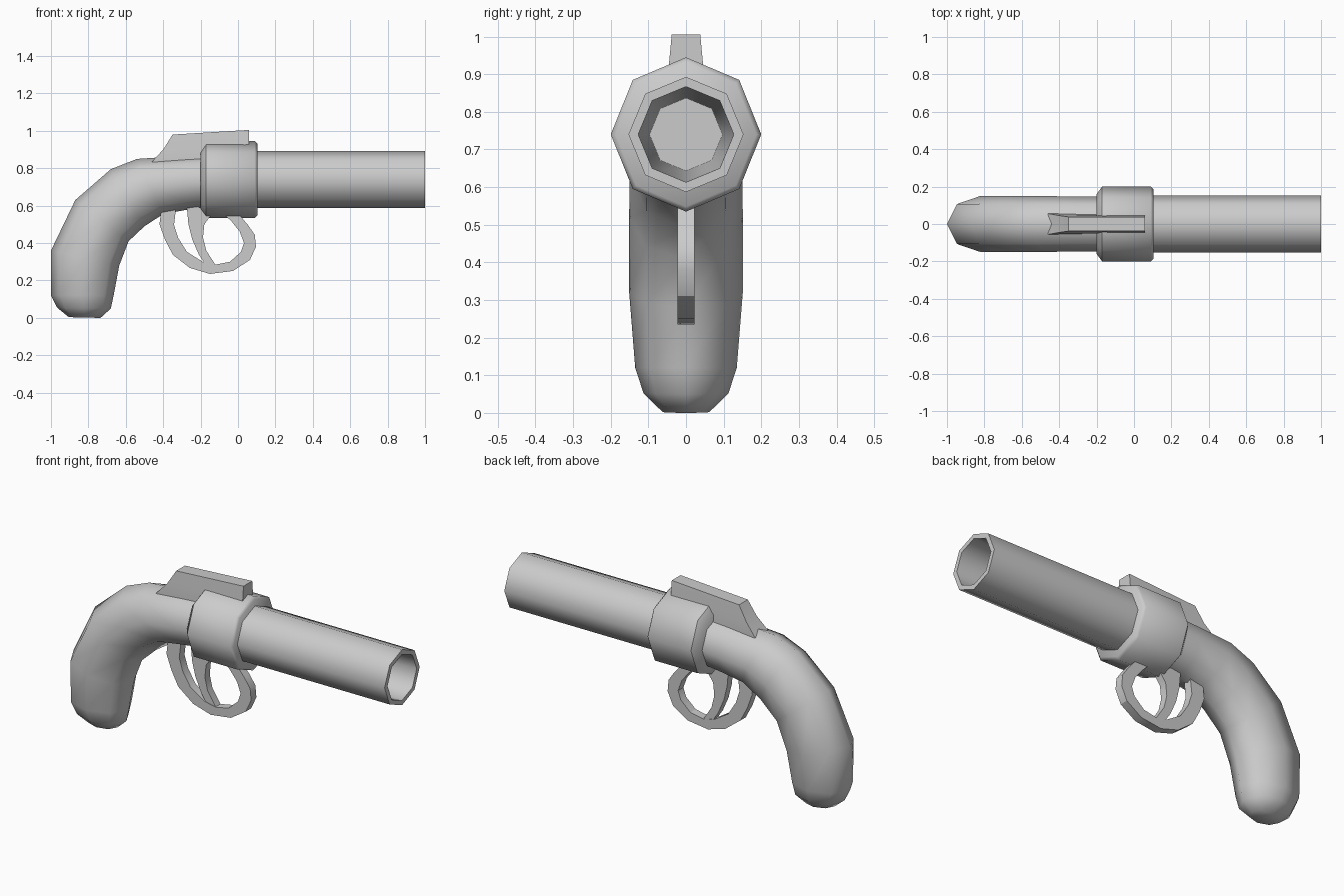
import bpy, bmesh, math

if "Cube" in bpy.data.objects:
    bpy.data.objects.remove(bpy.data.objects["Cube"])

AXIS_Z = 0.74   # height of the barrel axis
SIDES = 8


def loft(name, rings, angle=50):
    """Skin a list of equal-sized vertex rings, cap both ends, smooth by angle."""
    bm = bmesh.new()
    vs = [[bm.verts.new(p) for p in ring] for ring in rings]
    n = len(rings[0])
    for a, b in zip(vs, vs[1:]):
        for i in range(n):
            j = (i + 1) % n
            bm.faces.new((a[i], a[j], b[j], b[i]))
    bm.faces.new(vs[0])
    bm.faces.new(vs[-1])
    bmesh.ops.recalc_face_normals(bm, faces=bm.faces)
    me = bpy.data.meshes.new(name)
    bm.to_mesh(me)
    bm.free()
    me.shade_smooth()
    me.set_sharp_from_angle(angle=math.radians(angle))
    ob = bpy.data.objects.new(name, me)
    bpy.context.collection.objects.link(ob)
    return ob


def lathe(name, profile, zscale=1.0):
    """Octagonal turning around the barrel axis from (x, radius) pairs."""
    rings = []
    for x, r in profile:
        ring = []
        for i in range(SIDES):
            a = 2 * math.pi * i / SIDES
            ring.append((x, r * math.cos(a), AXIS_Z + r * zscale * math.sin(a)))
        rings.append(ring)
    return loft(name, rings)


def strip(name, outer, inner, half):
    """Flat band between two side-view outlines, extruded across y."""
    rings = [[(a[0], -half, a[1]), (a[0], half, a[1]),
              (b[0], half, b[1]), (b[0], -half, b[1])]
             for a, b in zip(outer, inner)]
    return loft(name, rings, 30)


# Barrel with tapering bore
lathe("barrel", [(0.0, 0.153), (1.0, 0.153), (1.0, 0.127), (0.12, 0.097)])

# Chamfered collar
lathe("collar", [(-0.2, 0.16), (-0.17, 0.2), (0.09, 0.2), (0.103, 0.187)], 1.025)

# Curved grip: (outer x, z, inner x, z, half width)
sections = [
    (-0.15, 0.872, -0.15, 0.595, 0.145),
    (-0.30, 0.866, -0.28, 0.577, 0.147),
    (-0.54, 0.850, -0.40, 0.555, 0.149),
    (-0.68, 0.795, -0.50, 0.490, 0.150),
    (-0.87, 0.630, -0.585, 0.41, 0.151),
    (-1.00, 0.360, -0.635, 0.28, 0.151),
    (-1.00, 0.120, -0.665, 0.12, 0.135),
    (-0.967, 0.055, -0.68, 0.05, 0.113),
    (-0.905, 0.004, -0.735, 0.0, 0.062),
]
rings = []
for ox, oz, ix, iz, w in sections:
    ring = []
    for i in range(SIDES):
        a = 2 * math.pi * i / SIDES
        t = (1 + math.cos(a)) / 2
        ring.append((ix + (ox - ix) * t, w * math.sin(a), iz + (oz - iz) * t))
    rings.append(ring)
loft("grip", rings, 60)

# Top rib: (back x, back z, front z, half width), stacked upwards
levels = [(-0.46, 0.75, 0.75, 0.056), (-0.46, 0.835, 0.85, 0.056),
          (-0.40, 0.90, 0.93, 0.045), (-0.35, 0.98, 1.005, 0.038)]
loft("top_rib", [[(bx, -w, bz), (0.06, -min(w, 0.045), fz),
                  (0.06, min(w, 0.045), fz), (bx, w, bz)]
                 for bx, bz, fz, w in levels], 25)

# Trigger guard
strip("trigger_guard",
      [(-.41, .58), (-.42, .50), (-.39, .417), (-.348, .337), (-.257, .267), (-.15, .235),
       (-.027, .251), (.064, .31), (.096, .38), (.09, .444), (.053, .497), (.0, .56)],
      [(-.33, .60), (-.342, .497), (-.32, .428), (-.273, .353), (-.187, .299), (-.12, .285),
       (-.043, .30), (.016, .353), (.032, .40), (.01, .46), (-.032, .513), (-.08, .56)],
      0.023)

# Trigger
strip("trigger",
      [(-.275, .61), (-.265, .50), (-.245, .42), (-.21, .34), (-.17, .28)],
      [(-.13, .57), (-.18, .50), (-.187, .43), (-.17, .36), (-.115, .275)],
      0.021)
